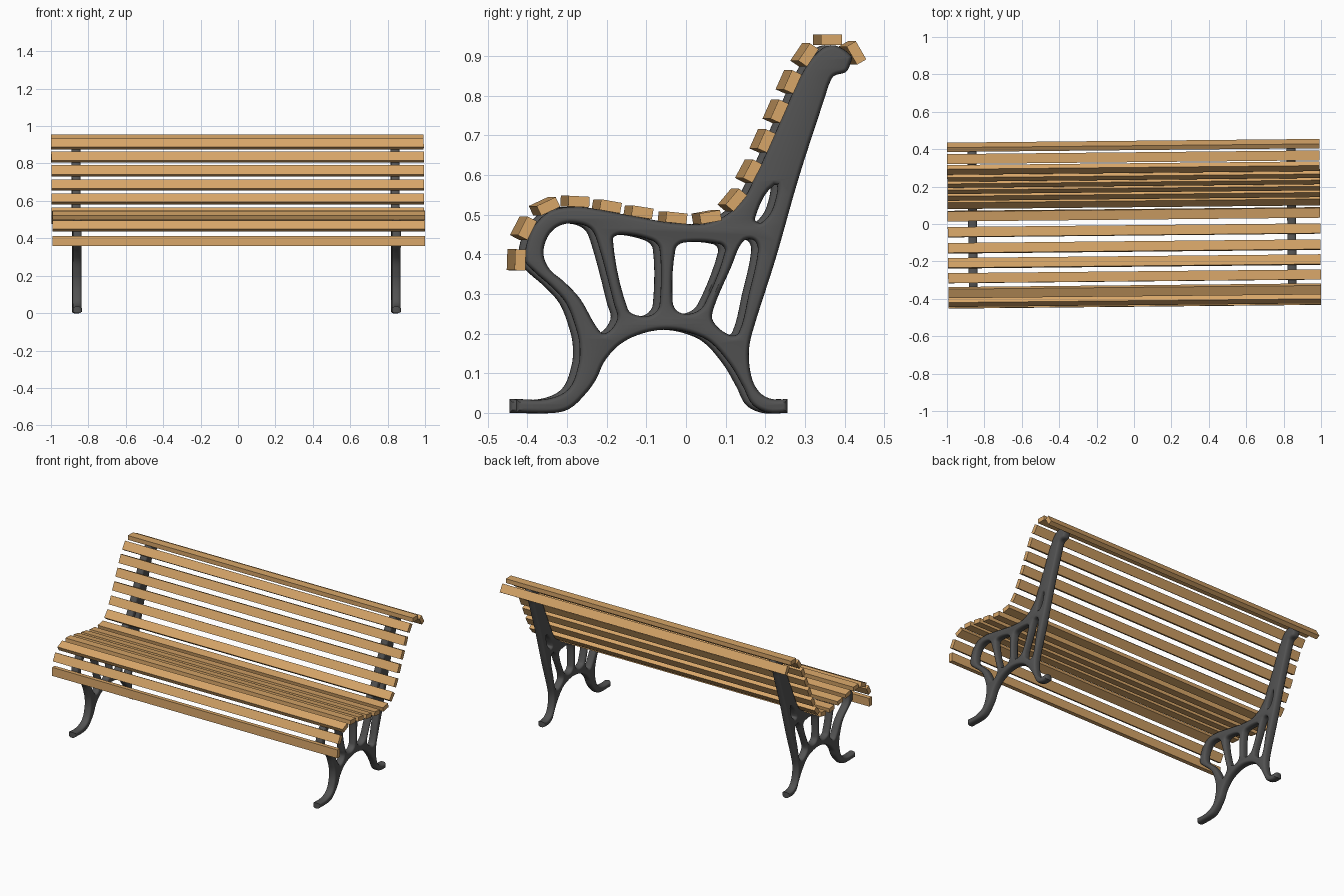
import bpy
import bmesh
import math
from mathutils import Matrix, Vector
from mathutils.geometry import tessellate_polygon

default_cube = bpy.data.objects.get("Cube")
if default_cube:
    bpy.data.objects.remove(default_cube, do_unlink=True)


def make_material(name, colour):
    mat = bpy.data.materials.new(name)
    mat.use_nodes = True
    mat.diffuse_color = (*colour, 1)
    mat.node_tree.nodes["Principled BSDF"].inputs["Base Color"].default_value = (*colour, 1)
    return mat


wood = make_material("warm wood", (0.68, 0.38, 0.14))
iron = make_material("dark cast iron", (0.085, 0.085, 0.085))

# The whole bench stands very slightly turned
TURN = Matrix.Rotation(0.01, 4, "Z")
SLAT_LENGTH, SLAT_WIDTH, SLAT_THICK = 1.992, 0.053, 0.027


def add_object(name, bm, mat):
    bmesh.ops.recalc_face_normals(bm, faces=bm.faces)
    mesh = bpy.data.meshes.new(name)
    bm.to_mesh(mesh)
    bm.free()
    mesh.materials.append(mat)
    obj = bpy.data.objects.new(name, mesh)
    bpy.context.collection.objects.link(obj)
    return obj


# Slats: side position in hundredths (y, z) and tilt in degrees
seat_slats = [(-42.8, 38.6, 88), (-41, 46.6, 63), (-35.7, 52.1, 25), (-28, 53.3, -3),
              (-20, 52.1, -10), (-12, 50.6, -9), (-3.4, 49.2, -6), (5.2, 49.4, 10)]
back_slats = [(11.7, 53.7, 50), (15.8, 61, 62), (19.3, 68.6, 66), (22.6, 76.1, 66),
              (25.9, 83.5, 66), (29.9, 90.3, 56), (35.7, 94.1, 0), (42, 90.8, -60)]


def add_slat(name, y, z, tilt):
    bm = bmesh.new()
    bmesh.ops.create_cube(bm, size=1)
    place = (TURN @ Matrix.Translation((0, y / 100, z / 100))
             @ Matrix.Rotation(math.radians(tilt), 4, "X")
             @ Matrix.Diagonal((SLAT_LENGTH, SLAT_WIDTH, SLAT_THICK, 1)))
    bm.transform(place)
    add_object(name, bm, wood)


for group, slats in (("seat_slat", seat_slats), ("back_slat", back_slats)):
    for number, slat in enumerate(slats):
        add_slat(f"{group}_{number + 1}", *slat)


def contact(y, z, tilt):
    """Point of the frame that carries a slat."""
    a = math.radians(tilt)
    drop = SLAT_THICK * 50
    return (y + math.sin(a) * drop, z - math.cos(a) * drop)


# Frame outline in hundredths; a doubled point is a sharp corner
front_leg = [(-43.7, 0), (-43.7, 0), (-43.7, 3.5), (-43.7, 3.5), (-36, 3.5), (-30.5, 6),
             (-28, 12), (-27.7, 17), (-28.5, 21), (-31, 27.5), (-35, 32), (-39, 35.5)]
back_leg = [(40.5, 87.8), (39.5, 86), (36.5, 85), (35.3, 83), (34.3, 80), (27.5, 59),
            (21.8, 39), (15.8, 20), (15, 15), (15.7, 9), (17.7, 5.2), (20.8, 3.5),
            (24.8, 3.5), (24.8, 3.5), (24.8, 0), (24.8, 0)]
arch = [(20, 0), (16, 2), (13.6, 6.5), (10.4, 12), (5.3, 17.8), (0, 20.2), (-6, 21),
        (-12, 20), (-17.5, 17.3), (-21.4, 13), (-23.5, 8.5), (-26, 5), (-30, 1.2), (-34, 0)]
outline = front_leg + [contact(*s) for s in seat_slats + back_slats] + back_leg + arch

# Openings between the spokes
curl_gap = [(-29.4, 47.8), (-25, 46.5), (-23, 42.5), (-19, 27.4), (-18.2, 23.6),
            (-21.3, 20), (-23.5, 21.8), (-27.5, 28.7), (-31.5, 33), (-35.2, 36.2),
            (-36.8, 40), (-35.8, 44.3), (-33.2, 47)]
front_gap = [(-19.3, 43.8), (-17, 45), (-9.5, 43.5), (-7.5, 41.3), (-7.5, 27.4),
             (-9, 25), (-12.2, 24.4), (-15.5, 26.1)]
middle_gap = [(-3.5, 41.3), (-1.3, 43), (7.6, 42.6), (9, 40.8), (3.8, 27.4),
              (1, 25.2), (-2.6, 25.4), (-4.2, 27.9)]
rear_gap = [(13.5, 43.2), (16.3, 43.5), (17.3, 40.8), (15, 30), (12.5, 20.3),
            (10.2, 19.6), (6, 23.1), (6.2, 26.6), (10.5, 36.7)]
upper_gap = [(16.5, 49), (21.5, 57.5), (21.2, 52), (18.2, 48)]


def smooth_loop(points, steps=5):
    """Smooth closed curve through the points."""
    pts = [Vector(p) / 100 for p in points]
    count = len(pts)
    loop = []
    for i in range(count):
        before, start, end, after = (pts[(i + k) % count] for k in (-1, 0, 1, 2))
        length = (end - start).length
        if length < 1e-6:
            continue
        t0 = (end - before).normalized() * length
        t1 = (after - start).normalized() * length
        for s in range(steps):
            t = s / steps
            ease = t * t * (3 - 2 * t)
            loop.append(start.lerp(end, ease) + t0 * t * (1 - t) ** 2 - t1 * t * t * (1 - t))
    return loop


def shrink_directions(loop, is_hole):
    """Mitred direction at each point, pointing into the metal."""
    count = len(loop)
    area = sum(loop[i - 1].cross(loop[i]) for i in range(count))
    sign = (1 if area > 0 else -1) * (-1 if is_hole else 1)
    result = []
    for i in range(count):
        a = (loop[i] - loop[i - 1]).normalized()
        b = (loop[(i + 1) % count] - loop[i]).normalized()
        na, nb = Vector((-a.y, a.x)), Vector((-b.y, b.x))
        result.append((na + nb) / max(1 + na.dot(nb), 0.6) * sign)
    return result


HALF, ROUND_DEPTH, ROUND_INSET, ARC = 0.0235, 0.019, 0.011, 4

# Rounded section: (sideways position, inset from the outline)
quarter = [(HALF - ROUND_DEPTH * (1 - math.sin(a)), ROUND_INSET * (1 - math.cos(a)))
           for a in (k / ARC * math.pi / 2 for k in range(ARC + 1))]
section = [(-x, inset) for x, inset in reversed(quarter)] + quarter


def add_frame(name, centre_x):
    bm = bmesh.new()
    caps = [[], []]
    cap_loops = []
    shapes = [outline, curl_gap, front_gap, middle_gap, rear_gap, upper_gap]
    for index, shape in enumerate(shapes):
        loop = smooth_loop(shape)
        inward = shrink_directions(loop, index > 0)
        rings = []
        for x, inset in section:
            flat = [p + d * inset for p, d in zip(loop, inward)]
            rings.append([bm.verts.new((centre_x + x, p.x, p.y)) for p in flat])
        for low, high in zip(rings, rings[1:]):
            for i in range(len(loop)):
                bm.faces.new((low[i - 1], low[i], high[i], high[i - 1]))
        caps[0] += rings[0]
        caps[1] += rings[-1]
        cap_loops.append([p.to_3d() for p in flat])
    # Flat side faces with the openings left out
    for tri in tessellate_polygon(cap_loops):
        for cap in caps:
            if len(set(tri)) == 3:
                bm.faces.new([cap[i] for i in tri])
    bm.transform(TURN)
    obj = add_object(name, bm, iron)
    obj.data.shade_smooth()
    obj.data.set_sharp_from_angle(angle=math.radians(40))


add_frame("right_frame", -0.863)
add_frame("left_frame", 0.843)
